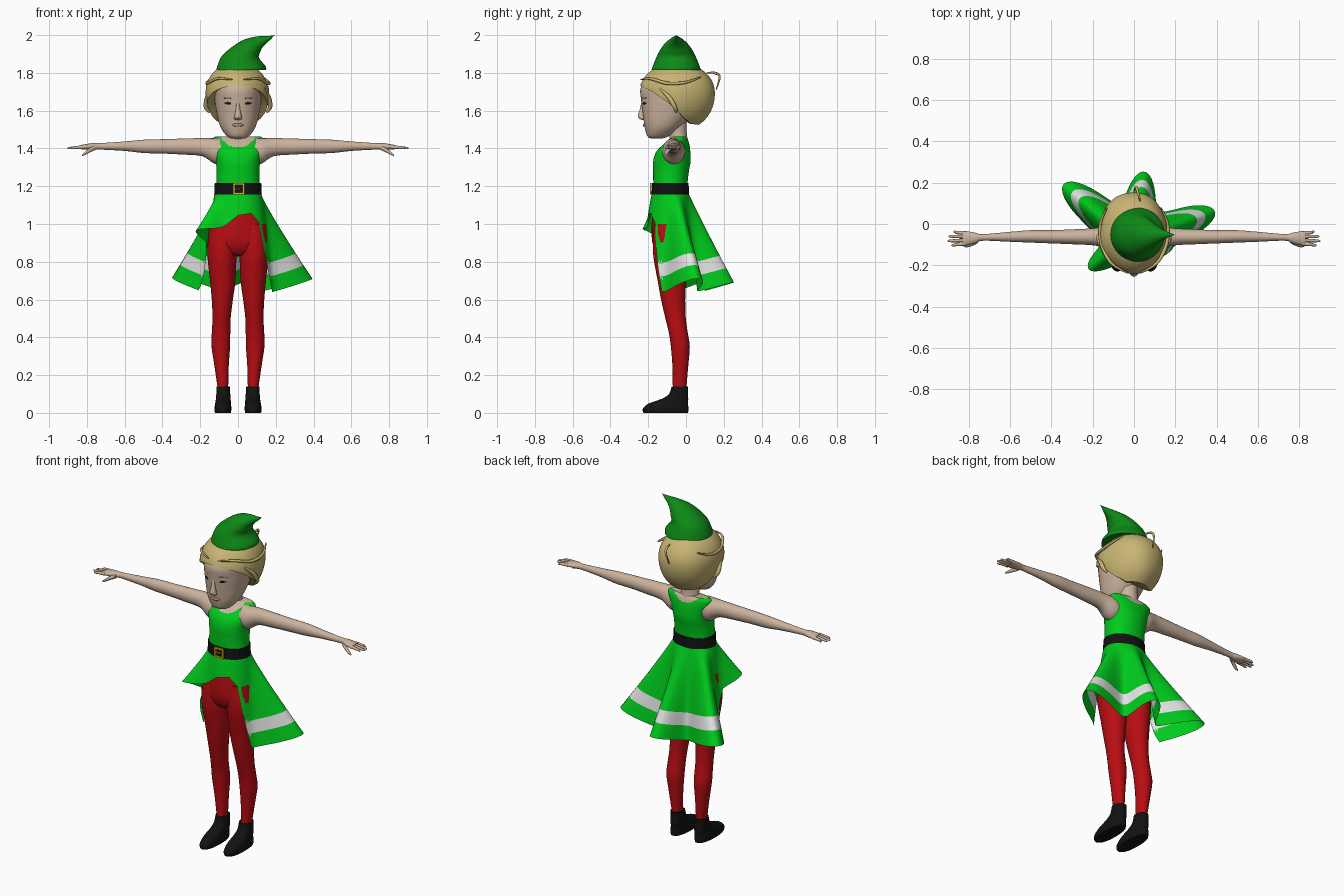
import bpy, bmesh, math
from mathutils import Vector

def mat(name, r, g, b):
    m = bpy.data.materials.new(name)
    m.diffuse_color = (r, g, b, 1)
    return m

SKIN = mat("skin", .60, .45, .34)
LIP = mat("lip", .42, .27, .21)
HAIR = mat("blond hair", .58, .46, .17)
GREEN = mat("bright green", .0, .60, .012)
HAT = mat("dark green", .004, .25, .008)
RED = mat("red", .48, .004, .006)
WHITE = mat("white", .78, .78, .78)
BLACK = mat("black", .006, .006, .006)
GOLD = mat("gold", .70, .45, .02)

def grid(name, rows, mats, rule=None, caps=True):
    """Skin closed rings of points; rule(centre) picks the material."""
    bm = bmesh.new()
    vs = [[bm.verts.new(p) for p in row] for row in rows]
    n = len(rows[0])
    for a, b in zip(vs, vs[1:]):
        for i in range(n):
            j = (i + 1) % n
            bm.faces.new((a[i], a[j], b[j], b[i]))
    if caps:
        bm.faces.new(vs[0][::-1])
        bm.faces.new(vs[-1])
    bmesh.ops.recalc_face_normals(bm, faces=bm.faces)
    for f in bm.faces:
        f.smooth = True
        if rule:
            f.material_index = rule(f.calc_center_median())
    me = bpy.data.meshes.new(name)
    bm.to_mesh(me)
    bm.free()
    me.set_sharp_from_angle(angle=math.radians(45))
    for m in mats:
        me.materials.append(m)
    ob = bpy.data.objects.new(name, me)
    bpy.context.collection.objects.link(ob)
    return ob

def smooth(keys, sub):
    """Catmull-Rom resampling of tuples."""
    if sub < 2:
        return keys
    k = [keys[0]] + list(keys) + [keys[-1]]
    out = []
    for i in range(1, len(k) - 2):
        for s in range(sub):
            t = s / sub
            out.append(tuple(.5 * (2*b + (c-a)*t + (2*a-5*b+4*c-d)*t*t + (3*b-a-3*c+d)*t**3)
                             for a, b, c, d in zip(*k[i-1:i+3])))
    return out + [keys[-1]]

def power(v, e):
    return math.copysign(abs(v) ** (2 / e), v)

def loft(name, keys, m, axis='z', n=32, sub=4, e=2.0, side=1, rule=None):
    """keys: (position on axis, centre a, centre b, radius a, radius b)"""
    rows = []
    for p, ca, cb, ra, rb in smooth(keys, sub):
        row = []
        for i in range(n):
            w = 2 * math.pi * i / n
            a, b = ca + ra * power(math.cos(w), e), cb + rb * power(math.sin(w), e)
            row.append((side * a, b, p) if axis == 'z' else (side * p, a, b))
        rows.append(row)
    return grid(name, rows, m if isinstance(m, list) else [m], rule)

def interp(x, table):
    for (x0, y0), (x1, y1) in zip(table, table[1:]):
        if x <= x1:
            return y0 + (y1 - y0) * max(0, (x - x0) / (x1 - x0))
    return table[-1][1]

# Limbs, mirrored
for s, tag in ((1, "left"), (-1, "right")):
    loft(tag + "_leg", [(1.0, .08, -.085, .07, .085), (.85, .085, -.085, .077, .09),
         (.7, .081, -.075, .067, .075), (.6, .083, -.068, .056, .064), (.5, .087, -.055, .048, .054),
         (.42, .09, -.04, .049, .05), (.35, .091, -.03, .049, .05), (.25, .087, -.03, .038, .042),
         (.13, .08, -.034, .028, .036), (.09, .08, -.034, .028, .036)], RED, side=s)
    loft(tag + "_boot", [(.14, .078, -.033, .035, .043), (.10, .078, -.04, .037, .05),
         (.075, .078, -.058, .039, .07), (.048, .079, -.095, .042, .106), (.02, .08, -.108, .045, .121),
         (0, .08, -.107, .042, .118)], BLACK, side=s, e=2.3)
    loft(tag + "_arm", [(.09, -.065, 1.385, .06, .07), (.13, -.065, 1.388, .058, .066),
         (.19, -.062, 1.407, .042, .048), (.3, -.062, 1.41, .036, .042), (.4, -.062, 1.411, .032, .038),
         (.5, -.06, 1.411, .03, .035), (.6, -.062, 1.412, .024, .025), (.73, -.065, 1.411, .016, .017),
         (.77, -.068, 1.41, .026, .018), (.81, -.069, 1.408, .034, .014), (.83, -.069, 1.407, .033, .011)],
         SKIN, 'x', 24, side=s)
    for i, (y0, y1, tip) in enumerate(((-.096, -.103, .885), (-.079, -.082, .903),
                                       (-.061, -.06, .898), (-.044, -.038, .875))):
        loft(f"{tag}_finger_{i + 1}", [(.815, y0, 1.407, .009, .01), (.86, (y0 + y1) / 2, 1.405, .008, .008),
             (tip - .008, y1, 1.402, .006, .006), (tip, y1, 1.401, .002, .002)], SKIN, 'x', 10, 3, side=s)
    loft(tag + "_thumb", [(.755, -.08, 1.405, .012, .014), (.785, -.096, 1.39, .011, .012),
         (.81, -.104, 1.374, .009, .009), (.825, -.106, 1.364, .004, .004)], SKIN, 'x', 10, 3, side=s)
    # Eyes and brows
    loft(tag + "_eye", [(.028, -.2265, 1.636, .001, .001), (.04, -.2245, 1.638, .005, .007),
         (.055, -.2195, 1.639, .005, .007), (.072, -.2085, 1.641, .001, .001)], BLACK, 'x', 12, 3, side=s)
    loft(tag + "_brow", [(.022, -.233, 1.661, .001, .002), (.045, -.227, 1.667, .004, .004),
         (.078, -.208, 1.667, .001, .001)], LIP, 'x', 10, 4, side=s)

# Hips of the tights
loft("hips", [(1.13, 0, -.083, .115, .085), (1.05, 0, -.085, .13, .094), (.97, 0, -.086, .15, .096),
     (.9, 0, -.086, .155, .092), (.85, 0, -.085, .12, .07), (.83, 0, -.085, .07, .04)], RED, n=48)

# Bodice with scooped neckline showing skin
def neckline(c):
    drop = 1.405 if c.y < -.04 else 1.425
    return 1 if abs(c.x) < .088 and c.z > drop + .045 * (c.x / .088) ** 2 else 0
loft("bodice", [(1.10, 0, -.08, .125, .095), (1.19, 0, -.083, .117, .09), (1.27, 0, -.08, .113, .094),
     (1.33, 0, -.075, .118, .099), (1.38, 0, -.068, .131, .091), (1.42, 0, -.052, .14, .07),
     (1.448, 0, -.04, .139, .05), (1.464, 0, -.033, .118, .032)], [GREEN, SKIN], n=96, sub=6,
     e=2.2, rule=neckline)
loft("neck", [(1.40, 0, -.045, .075, .06), (1.45, 0, -.04, .055, .048), (1.5, 0, -.045, .05, .048),
     (1.58, 0, -.05, .052, .055)], SKIN)

# Belt and buckle
loft("belt", [(1.155, 0, -.083, .11, .085), (1.155, 0, -.083, .126, .099),
     (1.217, 0, -.083, .123, .097), (1.217, 0, -.083, .11, .085)], BLACK, n=64, sub=1)
def bar(name, x0, x1, z0, z1):
    loft(name, [(z, (x0 + x1) / 2, -.184, (x1 - x0) / 1.42, .006) for z in (z0, z1)], GOLD,
         n=4, sub=1).rotation_euler = (0, 0, 0)
def plate(name, x0, x1, z0, z1):
    grid(name, [[(x0, y, z), (x1, y, z), (x1, y + .008, z), (x0, y + .008, z)]
                for z in (z0, z1) for y in (-.19,)], [GOLD])
plate("buckle_top", -.026, .034, 1.206, 1.216)
plate("buckle_bottom", -.026, .034, 1.156, 1.166)
plate("buckle_left", -.026, -.017, 1.166, 1.206)
plate("buckle_right", .025, .034, 1.166, 1.206)
plate("buckle_pin", -.017, .012, 1.183, 1.189)

# Skirt with deep folds, open at the front, white band near the hem
LOBES = ((140, .26), (82, .17), (21, .235), (215, .28))
CUT = ((-90, .22), (-60, .2), (-40, .3), (-25, .75), (-15, 1), (165, 1), (178, .65),
       (190, .5), (215, .44), (235, .36), (250, .3), (270, .22))
N, ROWS = 144, 50
def skirt_point(deg, row):
    a = math.radians(deg)
    t = row / ROWS * interp(deg, CUT)
    lobe = sum(h * math.exp(-((deg - d) / 17) ** 2) for d, h in LOBES)
    z = 1.16 - t * (.52 - .3 * lobe)
    rx = .123 + .062 * t ** .8 + lobe * t ** 1.15
    ry = .097 + .073 * t ** .8 + lobe * t ** 1.15
    return (rx * math.cos(a), -.083 + ry * math.sin(a), z)
skirt = grid("skirt", [[skirt_point(-90 + 360 * i / N, r) for i in range(N)] for r in range(ROWS + 1)],
             [GREEN, WHITE], caps=False)
for p in skirt.data.polygons:
    row, col = divmod(p.index, N)
    t = (row + .5) / ROWS * interp(-90 + 360 * (col + .5) / N, CUT)
    p.material_index = 1 if .70 < t < .85 else 0

# Head, nose and mouth
head = [(1.452, .035, -.185, -.13), (1.465, .058, -.205, -.09), (1.50, .086, -.216, -.04),
        (1.54, .102, -.223, 0), (1.60, .115, -.231, .05), (1.66, .123, -.238, .08),
        (1.72, .125, -.24, .09), (1.78, .108, -.20, .07), (1.82, .05, -.12, .0)]
loft("head", [(z, 0, (f + b) / 2, rx, (b - f) / 2) for z, rx, f, b in head], SKIN, n=48, e=2.1)
loft("nose", [(1.65, 0, -.23, .008, .005), (1.61, 0, -.234, .011, .01), (1.575, 0, -.236, .018, .019),
     (1.56, 0, -.233, .022, .017), (1.55, 0, -.226, .012, .006)], SKIN, n=20)
loft("lips", [(-.034, -.212, 1.522, .002, .002), (-.015, -.22, 1.524, .007, .008),
     (0, -.222, 1.523, .007, .008), (.015, -.22, 1.524, .007, .008), (.034, -.212, 1.522, .002, .002)],
     LIP, 'x', 14)

# Hair cap, high over the face and low at the nape
HEM = ((-.25, 1.735), (-.17, 1.695), (-.10, 1.645), (0, 1.56), (.07, 1.53), (.16, 1.525))
def hair_point(i, row, n=72, rows=26):
    a = 2 * math.pi * i / n
    hem = interp(-.045 + .2 * math.sin(a), HEM)
    t = min(row, rows) / rows
    z = 1.848 - (1.848 - hem) * (t ** 1.6)
    d = (z - 1.695) / (.155 if z > 1.695 else .2)
    f = math.sqrt(max(.0004, 1 - d * d)) ** .9
    f *= 1 + .012 * math.sin(5 * a + 9 * z)          # soft waves
    if row > rows:                                  # turned-in edge
        f *= .8
        z += .006
    return (-.004 + .168 * f * math.cos(a), -.045 + .2 * f * math.sin(a), z)
grid("hair", [[hair_point(i, r) for i in range(72)] for r in range(28)], [HAIR])

def strand(name, pts, r):
    cu = bpy.data.curves.new(name, 'CURVE')
    cu.dimensions = '3D'
    cu.bevel_depth, cu.bevel_resolution, cu.use_fill_caps = r, 2, True
    sp = cu.splines.new('POLY')
    path = smooth(pts, 5)
    sp.points.add(len(path) - 1)
    for i, (p, q) in enumerate(zip(sp.points, path)):
        p.co = (*q, 1)
        p.radius = .35 + .65 * math.sin(math.pi * i / (len(path) - 1))
    cu.materials.append(HAIR)
    bpy.context.collection.objects.link(bpy.data.objects.new(name, cu))
for s, tag in ((1, "left"), (-1, "right")):
    strand(tag + "_sweep", [(.03 * s, -.238, 1.765), (.11 * s, -.19, 1.77), (.157 * s, -.10, 1.745),
                            (.163 * s, 0, 1.75), (.13 * s, .08, 1.78)], .009)
    strand(tag + "_side_lock", [(.14 * s, -.14, 1.72), (.163 * s, -.09, 1.67), (.17 * s, -.06, 1.62),
                                (.15 * s, -.05, 1.59)], .013)
strand("back_wisp", [(.03, .11, 1.80), (.02, .15, 1.80), (.01, .178, 1.78), (0, .16, 1.71)], .007)

# Pointed hat bent to one side: (centre x, z, radius x, radius y, tilt)
HAT_RINGS = [(.018, 1.815, .131, .13, 0), (.018, 1.835, .128, .124, 0), (.013, 1.885, .098, .104, -.05),
             (.045, 1.925, .073, .083, -.2), (.08, 1.955, .05, .058, -.4), (.12, 1.975, .032, .032, -.5),
             (.16, 1.988, .016, .014, -.5), (.195, 2.0, .001, .001, 0)]
rows = []
for cx, z, rx, ry, tilt in smooth(HAT_RINGS, 4):
    ring = [2 * math.pi * i / 40 for i in range(40)]
    rows.append([(cx + rx * math.cos(w), -.052 + ry * math.sin(w), z + tilt * rx * math.cos(w)) for w in ring])
grid("hat", rows, [HAT])
